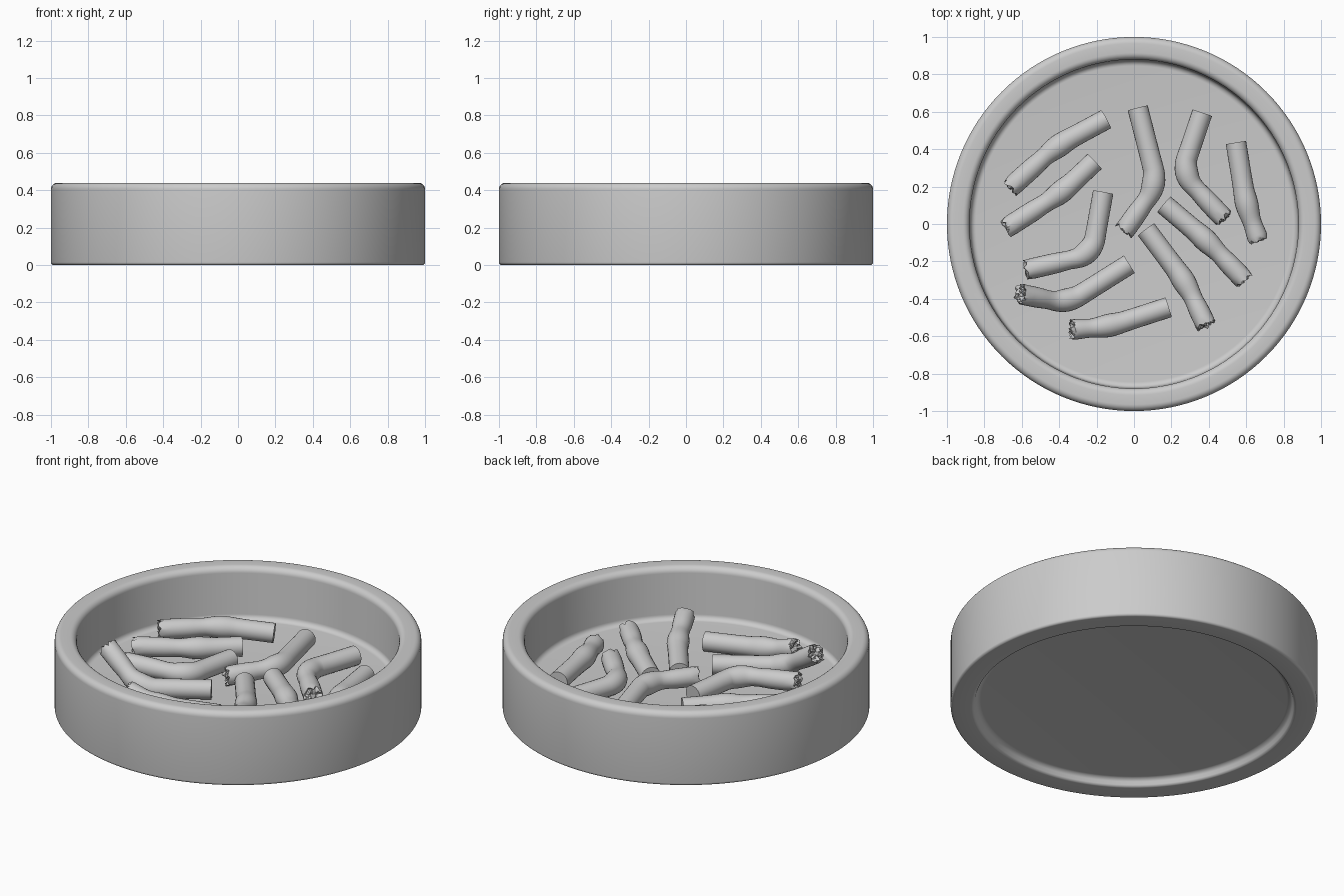
import bpy, bmesh, math, random
from mathutils import Vector

if "Cube" in bpy.data.objects:
    bpy.data.objects.remove(bpy.data.objects["Cube"])

random.seed(4)


def finish(bm, name, angle):
    bmesh.ops.recalc_face_normals(bm, faces=bm.faces[:])
    me = bpy.data.meshes.new(name)
    bm.to_mesh(me)
    bm.free()
    me.shade_smooth()
    me.set_sharp_from_angle(angle=math.radians(angle))
    ob = bpy.data.objects.new(name, me)
    bpy.context.collection.objects.link(ob)
    return ob


def corner(a, b, c, f, n):
    """Rounded corner at b, setback f towards a and c."""
    p = b + (a - b).normalized() * f
    q = b + (c - b).normalized() * f
    out = []
    for i in range(n + 1):
        t = i / n
        # rational quadratic, close to a circular arc at right angles
        w0, w1, w2 = (1 - t) ** 2, 1.414 * t * (1 - t), t * t
        out.append((p * w0 + b * w1 + q * w2) / (w0 + w1 + w2))
    return out


def bridge(bm, a, b):
    n = len(a)
    for i in range(n):
        bm.faces.new((a[i], a[(i + 1) % n], b[(i + 1) % n], b[i]))


# dish: turned profile (radius, height, corner fillet)
def build_dish(sides=128):
    prof = [(0, 0.045, 0), (0.855, 0.045, 0.02), (0.875, 0.0, 0.012), (1.0, 0.0, 0.015),
            (1.0, 0.44, 0.035), (0.88, 0.44, 0.035), (0.875, 0.13, 0.03), (0, 0.13, 0)]
    v = [Vector((r, 0, z)) for r, z, f in prof]
    pts = []
    for i in range(1, len(prof) - 1):
        pts += corner(v[i - 1], v[i], v[i + 1], prof[i][2], 6)
    bm = bmesh.new()
    rings = [[bm.verts.new((p.x * math.cos(2 * math.pi * k / sides),
                            p.x * math.sin(2 * math.pi * k / sides), p.z))
              for k in range(sides)] for p in pts]
    for a, b in zip(rings, rings[1:]):
        bridge(bm, a, b)
    bm.faces.new(rings[0])
    bm.faces.new(rings[-1])
    finish(bm, "dish", 35)


# butt: bent tube with a flat filter end and a crumpled burnt end
def build_butt(name, end, mid, tip, sides=24):
    end, mid, tip = Vector(end), Vector(mid), Vector(tip)
    la, lb = (mid - end).length, (tip - mid).length
    arc = corner(end, mid, tip, min(0.09, 0.45 * lb), 8)
    path = [end.lerp(arc[0], i / 4) for i in range(4)] + arc
    path += [arc[-1].lerp(tip, i / 8) for i in range(1, 9)]
    bm = bmesh.new()
    rings, s = [], 0.0
    for i, p in enumerate(path):
        if i:
            s += (p - path[i - 1]).length
        t = (path[min(i + 1, len(path) - 1)] - path[max(i - 1, 0)]).normalized()
        side = t.cross(Vector((0, 0, 1))).normalized()
        up = side.cross(t)
        # swollen at the bend, pinched just behind it
        r = 0.055 + 0.007 * math.exp(-((s - la + 0.01) / 0.06) ** 2)
        r -= 0.005 * math.exp(-((s - la - 0.1) / 0.05) ** 2)
        last = i == len(path) - 1
        ring = []
        for k in range(sides):
            a = 2 * math.pi * k / sides
            off = t * random.uniform(-0.014, 0.014) if last else Vector()
            rr = r * (random.uniform(0.85, 1.06) if last else 1)
            ring.append(bm.verts.new(p + (side * math.cos(a) + up * math.sin(a)) * rr + off))
        rings.append(ring)
    # ragged tobacco surface
    for f in (0.75, 0.5, 0.25):
        rings.append([bm.verts.new(
            tip + (side * math.cos(2 * math.pi * k / sides) + up * math.sin(2 * math.pi * k / sides))
            * 0.055 * f + t * random.uniform(-0.022, 0.012)) for k in range(sides)])
    for a, b in zip(rings, rings[1:]):
        bridge(bm, a, b)
    bm.faces.new(rings[0])
    bm.faces.new(rings[-1])
    finish(bm, name, 40)


build_dish()

# filter end, bend, burnt end of every butt
butts = [
    ((-0.15, 0.56, 0.20), (-0.41, 0.42, 0.225), (-0.66, 0.195, 0.225)),
    ((-0.21, 0.335, 0.19), (-0.39, 0.165, 0.195), (-0.68, -0.02, 0.20)),
    ((-0.165, 0.17, 0.19), (-0.225, -0.165, 0.20), (-0.575, -0.245, 0.22)),
    ((-0.025, -0.215, 0.19), (-0.36, -0.425, 0.19), (-0.605, -0.375, 0.35)),
    ((0.185, -0.445, 0.185), (-0.14, -0.55, 0.19), (-0.335, -0.565, 0.235)),
    ((0.02, 0.62, 0.19), (0.125, 0.21, 0.205), (-0.05, -0.035, 0.195)),
    ((0.365, 0.595, 0.19), (0.255, 0.27, 0.19), (0.48, 0.03, 0.19)),
    ((0.545, 0.435, 0.185), (0.60, 0.10, 0.19), (0.665, -0.085, 0.18)),
    ((0.16, 0.105, 0.19), (0.39, -0.09, 0.20), (0.59, -0.30, 0.20)),
    ((0.065, -0.03, 0.19), (0.275, -0.31, 0.21), (0.385, -0.54, 0.25)),
]
for n, b in enumerate(butts, 1):
    build_butt(f"cigarette_butt_{n:02d}", *b)
